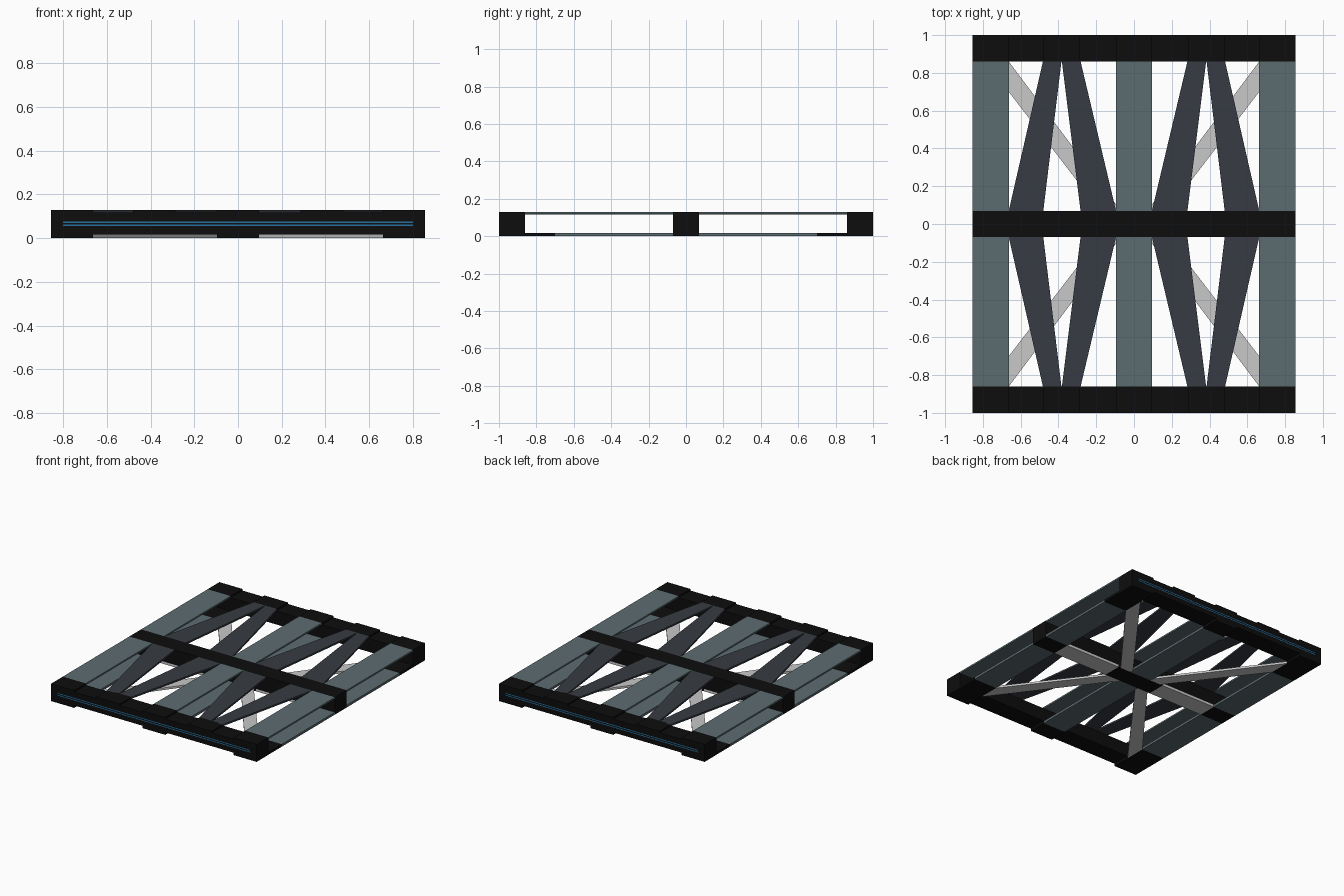
import bpy, bmesh

if "Cube" in bpy.data.objects:
    bpy.data.objects.remove(bpy.data.objects["Cube"])


def material(name, rgb):
    m = bpy.data.materials.new(name)
    m.diffuse_color = (*rgb, 1)
    m.use_nodes = True
    m.node_tree.nodes["Principled BSDF"].inputs["Base Color"].default_value = m.diffuse_color
    return m


BLACK = material("black rubber", (0.004, 0.004, 0.004))
TEAL = material("teal grey", (0.107, 0.150, 0.162))
SLATE = material("dark slate", (0.038, 0.045, 0.056))
GREY = material("light grey", (0.58, 0.58, 0.58))
BLUE = material("blue line", (0.02, 0.17, 0.36))

H, LOW, HIGH = 0.13, 0.018, 0.118     # total height, lower and upper deck levels
X, PX, CX = 0.855, 0.663, 0.095       # half width, side plank edge, centre plank edge


def slab(name, pts, z0, z1, mat):
    """Prism from a flat outline, either winding."""
    bm = bmesh.new()
    f = bm.faces.new([bm.verts.new((x, y, z0)) for x, y in pts])
    top = bmesh.ops.extrude_face_region(bm, geom=[f])["geom"]
    bmesh.ops.translate(bm, vec=(0, 0, z1 - z0),
                        verts=[v for v in top if isinstance(v, bmesh.types.BMVert)])
    bmesh.ops.recalc_face_normals(bm, faces=bm.faces)
    me = bpy.data.meshes.new(name)
    bm.to_mesh(me)
    bm.free()
    me.materials.append(mat)
    ob = bpy.data.objects.new(name, me)
    bpy.context.collection.objects.link(ob)
    return ob


def box(name, x0, x1, y0, y1, z0, z1, mat):
    return slab(name, [(x0, y0), (x1, y0), (x1, y1), (x0, y1)], z0, z1, mat)


planks = [(-X, -PX), (-CX, CX), (PX, X)]
apexes = [(-0.48, -0.285), (0.285, 0.48)]

# Outer beams with top caps, bottom pads and blue lines
for s, side in ((-1, "front"), (1, "back")):
    y0, y1 = sorted((s * 0.86, s * 1.0))
    box(side + "_beam", -X, X, y0, y1, LOW, HIGH, BLACK)
    for a, b in planks + apexes:
        box(side + "_top_cap", a, b, y0, y1, HIGH, H, BLACK)
    for a, b in planks:
        reach = 0.70 if abs(a + b) > 0.1 else 0.86
        p0, p1 = sorted((s * reach, s * 1.0))
        box(side + "_foot_pad", a, b, p0, p1, 0, LOW, BLACK)
    for z in (0.059, 0.073):
        l0, l1 = sorted((s * 0.999, s * 1.001))
        box(side + "_blue_line", -0.8, 0.8, l0, l1, z - 0.003, z + 0.003, BLUE)

# Centre beam with its underside hub, end pads and grey strips
box("centre_beam", -X, X, -0.07, 0.07, LOW, H, BLACK)
box("centre_hub", -0.2, 0.2, -0.07, 0.07, 0, LOW, BLACK)
for s in (-1, 1):
    a, b = sorted((s * PX, s * X))
    box("centre_end_pad", a, b, -0.07, 0.07, 0, LOW, BLACK)
    a, b = sorted((s * 0.2, s * PX))
    box("centre_bottom_strip", a, b, -0.07, 0.07, 0, LOW, GREY)

for s in (-1, 1):
    # Straight planks, upper and lower decks
    for a, b in planks:
        y0, y1 = sorted((s * 0.07, s * 0.86))
        box("top_plank", a, b, y0, y1, HIGH, H, TEAL)
        reach = 0.70 if abs(a + b) > 0.1 else 0.86
        y0, y1 = sorted((s * 0.07, s * reach))
        box("bottom_plank", a, b, y0, y1, 0, LOW, TEAL)
    for t in (-1, 1):
        # Tapered V slats meeting at the outer beam
        for outline in ([(0.663, .07), (0.48, .07), (0.383, .87), (0.48, .87)],
                        [(CX, .07), (0.283, .07), (0.383, .87), (0.285, .87)]):
            slab("tapered_slat", [(t * x, s * y) for x, y in outline],
                 HIGH - 0.001, H, SLATE)
        # Diagonal braces on the underside
        pts = [(PX, .70), (PX, .86), (0.07, .07), (0.18, .07)]
        slab("diagonal_brace", [(t * x, s * y) for x, y in pts], 0, LOW - 0.002, GREY)
